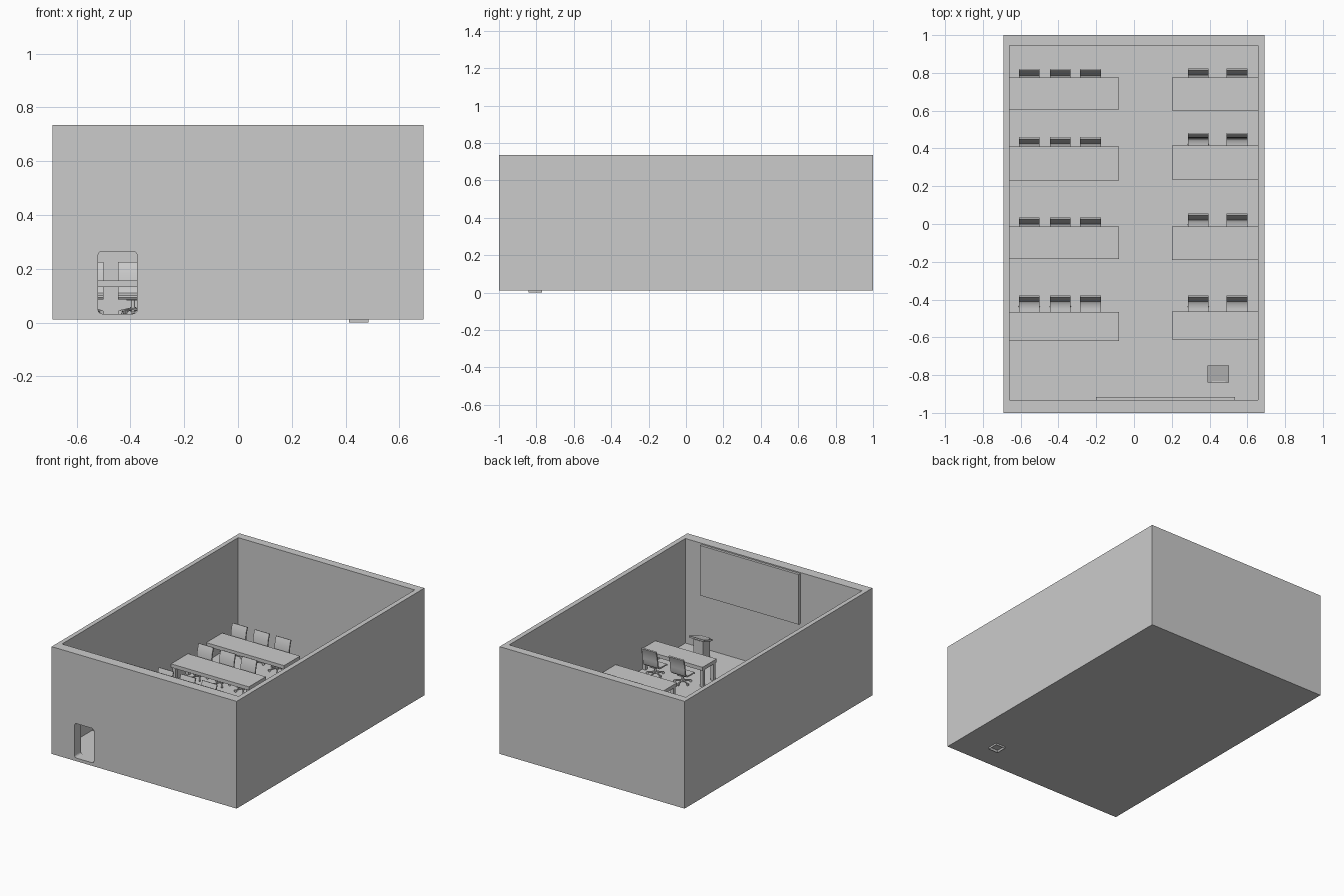
import bpy, bmesh, math
from mathutils import Matrix, Vector

if "Cube" in bpy.data.objects:
    bpy.data.objects.remove(bpy.data.objects["Cube"])

grey = bpy.data.materials.new("plain grey")
grey.diffuse_color = (0.6, 0.6, 0.6, 1)
grey.use_nodes = True
grey.node_tree.nodes["Principled BSDF"].inputs["Base Color"].default_value = grey.diffuse_color
FLOOR = 0.03


def finish(name, bm, loc=(0, 0, 0)):
    bmesh.ops.recalc_face_normals(bm, faces=bm.faces[:])
    me = bpy.data.meshes.new(name)
    bm.to_mesh(me)
    bm.free()
    me.materials.append(grey)
    return place(name, me, loc)


def place(name, me, loc):
    ob = bpy.data.objects.new(name, me)
    ob.location = loc
    bpy.context.collection.objects.link(ob)
    return ob


def add_box(bm, lo, hi):
    lo, hi = Vector(lo), Vector(hi)
    m = Matrix.Translation((lo + hi) / 2) @ Matrix.Diagonal((*(hi - lo), 1))
    return bmesh.ops.create_cube(bm, size=1, matrix=m)["verts"]


def add_rod(bm, a, b, r, r2=None, sides=8):
    a, b = Vector(a), Vector(b)
    d = b - a
    m = Matrix.Translation((a + b) / 2) @ d.to_track_quat('Z', 'Y').to_matrix().to_4x4()
    bmesh.ops.create_cone(bm, cap_ends=True, segments=sides, radius1=r,
                          radius2=r if r2 is None else r2, depth=d.length, matrix=m)


def extrude_profile(bm, pts, x0, x1):
    """Extrude a closed (y, z) outline from x0 to x1."""
    f = bm.faces.new([bm.verts.new((x0, y, z)) for y, z in pts])
    g = bmesh.ops.extrude_face_region(bm, geom=[f])["geom"]
    bmesh.ops.translate(bm, vec=(x1 - x0, 0, 0),
                        verts=[v for v in g if isinstance(v, bmesh.types.BMVert)])


# Open-topped room shell: solid block with the inside cut away
bm = bmesh.new()
add_box(bm, (-0.69, -1, 0.012), (0.69, 1, 0.735))
room = finish("room_shell", bm)
bm = bmesh.new()
add_box(bm, (-0.66, -0.932, FLOOR), (0.657, 0.945, 1))
inside = finish("room_cutter", bm)

# Rounded doorway cutter through the front wall
bm = bmesh.new()
outline = []
for cx, cz, start in ((-0.39, 0.25, 0), (-0.505, 0.25, 90), (-0.505, 0.048, 180), (-0.39, 0.048, 270)):
    for k in range(5):
        a = math.radians(start + k * 22.5)
        outline.append((cx + 0.015 * math.cos(a), cz + 0.015 * math.sin(a)))
f = bm.faces.new([bm.verts.new((x, -1.1, z)) for x, z in outline])
g = bmesh.ops.extrude_face_region(bm, geom=[f])["geom"]
bmesh.ops.translate(bm, vec=(0, 0.22, 0), verts=[v for v in g if isinstance(v, bmesh.types.BMVert)])
door = finish("door_cutter", bm)

bpy.context.view_layer.objects.active = room
for cutter in (inside, door):
    cutter.hide_render = True
    mod = room.modifiers.new("cut", 'BOOLEAN')
    mod.operation = 'DIFFERENCE'
    mod.solver = 'EXACT'
    mod.object = cutter
    bpy.ops.object.modifier_apply(modifier=mod.name)
    bpy.data.objects.remove(cutter)

# Wall screen behind the lectern
bm = bmesh.new()
add_box(bm, (-0.2, -0.933, 0.39), (0.535, -0.915, 0.727))
finish("wall_screen", bm)

# Lectern: column reaching through the floor, hollow underneath, sloped top
bm = bmesh.new()
add_box(bm, (0.412, -0.842, 0), (0.484, -0.77, 0.165))
bm.faces.ensure_lookup_table()
base = min(bm.faces, key=lambda f: f.calc_center_median().z)
bmesh.ops.inset_region(bm, faces=[base], thickness=0.01)
bmesh.ops.translate(bm, verts=base.verts[:], vec=(0, 0, 0.012))
finish("lectern_column", bm)
bm = bmesh.new()
extrude_profile(bm, [(-0.84, 0.150), (-0.75, 0.178), (-0.75, 0.190), (-0.84, 0.162)], 0.39, 0.503)
finish("lectern_top", bm)


# Desks: a slab on four square legs
def desk(name, x0, x1, y0, y1, top):
    bm = bmesh.new()
    add_box(bm, (x0, y0, top - 0.024), (x1, y1, top))
    t = 0.022
    for x in (x0 + 0.004, x1 - 0.004 - t):
        for y in (y0 + 0.008, y1 - 0.008 - t):
            add_box(bm, (x, y, FLOOR - 0.005), (x + t, y + t, top - 0.023))
    finish(name, bm)


# Office chair: one curved shell for seat and back, post, five-spoke wheeled base
def chair_mesh():
    bm = bmesh.new()
    path = [(-0.105, 0.094), (-0.095, 0.101), (-0.05, 0.100), (-0.022, 0.102), (-0.011, 0.110),
            (-0.006, 0.125), (-0.004, 0.150), (-0.001, 0.175), (0.006, 0.203), (0.014, 0.225)]
    t = 0.009
    back = []
    for i, p in enumerate(path):
        a, b = Vector(path[max(i - 1, 0)]), Vector(path[min(i + 1, len(path) - 1)])
        d = (b - a).normalized()
        back.append((p[0] + d.y * t, p[1] - d.x * t))
    extrude_profile(bm, path + back[::-1], -0.055, 0.055)
    # Under-seat plate, post and hub
    add_box(bm, (-0.025, -0.08, 0.083), (0.025, -0.025, 0.094))
    add_rod(bm, (0, -0.052, 0.045), (0, -0.052, 0.088), 0.007, sides=12)
    add_rod(bm, (0, -0.052, 0.042), (0, -0.052, 0.058), 0.011, sides=12)
    # Spokes and wheels
    for k in range(5):
        a = math.radians(90 + 72 * k)
        c, s = math.cos(a), math.sin(a)
        end = Vector((0.05 * c, -0.052 + 0.05 * s, 0.043))
        add_rod(bm, (0, -0.052, 0.052), end, 0.006, 0.004, 6)
        w = Vector((-s, c, 0)) * 0.005
        wheel = Vector((end.x, end.y, FLOOR + 0.008))
        add_rod(bm, wheel - w, wheel + w, 0.008, sides=10)
    return bm


first = finish("chair", chair_mesh())
bpy.context.view_layer.objects.active = first
first.select_set(True)
bpy.ops.object.shade_smooth_by_angle(angle=math.radians(35))
mesh = first.data
bpy.data.objects.remove(first)

# Four rows: (desk front, desk rear, chair y) for each side of the aisle
left = [(0.605, 0.775, 0.798), (0.23, 0.41, 0.437), (-0.185, -0.012, 0.012), (-0.62, -0.465, -0.4)]
right = [(0.60, 0.775, 0.80), (0.235, 0.415, 0.46), (-0.19, -0.012, 0.033), (-0.612, -0.462, -0.4)]
for side, rows, x0, x1, seats, top in (
        ("left", left, -0.66, -0.08, (-0.555, -0.39, -0.23), 0.157),
        ("right", right, 0.20, 0.657, (0.34, 0.545), 0.168)):
    for r, (y0, y1, cy) in enumerate(rows):
        desk(f"{side}_desk_{r + 1}", x0, x1, y0, y1, top)
        for c, cx in enumerate(seats):
            place(f"{side}_chair_{r + 1}_{c + 1}", mesh, (cx, cy, 0))
